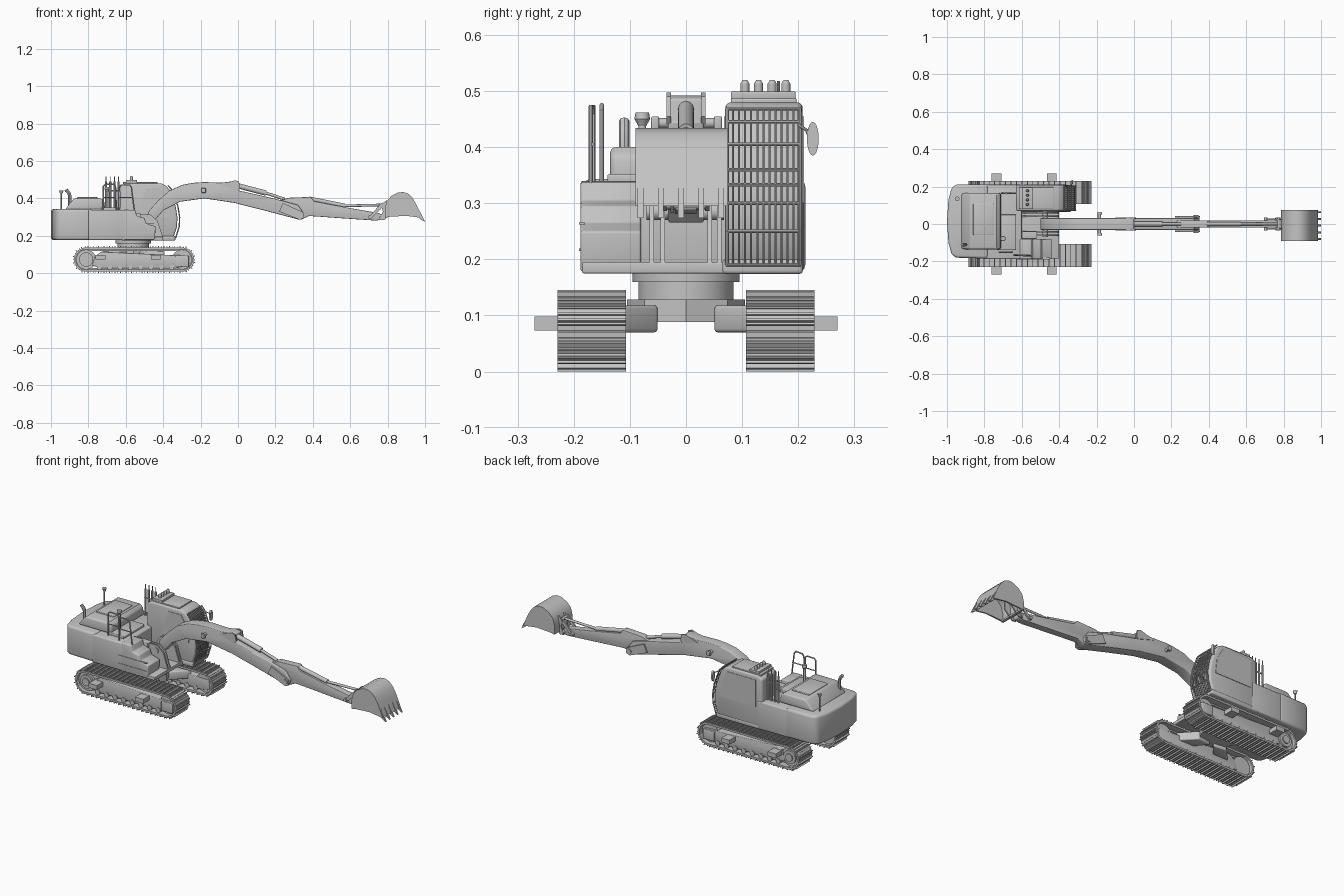
import bpy, bmesh, math
from mathutils import Vector, Matrix

if "Cube" in bpy.data.objects:
    bpy.data.objects.remove(bpy.data.objects["Cube"], do_unlink=True)

GREY = (0.55, 0.55, 0.55, 1)
mat = bpy.data.materials.new("plain_grey")
mat.use_nodes = True
mat.diffuse_color = GREY
mat.node_tree.nodes["Principled BSDF"].inputs["Base Color"].default_value = GREY
parts = []


def add(name, data, bevel=0):
    ob = bpy.data.objects.new(name, data)
    bpy.context.collection.objects.link(ob)
    data.materials.append(mat)
    if bevel:
        m = ob.modifiers.new("Bevel", "BEVEL")
        m.width, m.segments, m.limit_method = bevel, 3, "ANGLE"
        m.angle_limit = math.radians(40)
    parts.append(ob)
    return ob


def finish(name, bm, bevel=0):
    bmesh.ops.recalc_face_normals(bm, faces=bm.faces)
    me = bpy.data.meshes.new(name)
    bm.to_mesh(me)
    bm.free()
    return add(name, me, bevel)


def prism(name, pts, a, b, axis="y", bevel=0):
    """Extrude an (x, z) outline along y, or an (x, y) outline along z."""
    bm = bmesh.new()
    put = (lambda p, t: (p[0], t, p[1])) if axis == "y" else (lambda p, t: (p[0], p[1], t))
    f = bm.faces.new([bm.verts.new(put(p, a)) for p in pts])
    new = bmesh.ops.extrude_face_region(bm, geom=[f])["geom"]
    shift = Vector(put((0, 0), b - a))
    bmesh.ops.translate(bm, vec=shift, verts=[v for v in new if isinstance(v, bmesh.types.BMVert)])
    return finish(name, bm, bevel)


def box(name, x0, x1, y0, y1, z0, z1, bevel=0):
    return prism(name, [(x0, z0), (x1, z0), (x1, z1), (x0, z1)], y0, y1, "y", bevel)


def rod(name, a, b, r, r2=None, seg=20):
    a, b = Vector(a), Vector(b)
    bm = bmesh.new()
    m = Matrix.Translation((a + b) / 2) @ (b - a).to_track_quat("Z", "Y").to_matrix().to_4x4()
    bmesh.ops.create_cone(bm, cap_ends=True, segments=seg, radius1=r,
                          radius2=r if r2 is None else r2, depth=(b - a).length, matrix=m)
    return finish(name, bm)


def tube(name, pts, r):
    cu = bpy.data.curves.new(name, "CURVE")
    cu.dimensions, cu.bevel_depth, cu.bevel_resolution, cu.use_fill_caps = "3D", r, 2, True
    sp = cu.splines.new("POLY")
    sp.points.add(len(pts) - 1)
    for p, co in zip(sp.points, pts):
        p.co = (*co, 1)
    return add(name, cu)


# Undercarriage: crawler belts, frames, wheels and steps on both sides
XA, XB, ZC, R = -0.812, -0.30, 0.073, 0.059
L = XB - XA
TOTAL, N = 2 * L + 2 * math.pi * R, 48


def belt_point(s):
    """Position and direction angle on the belt loop at distance s."""
    if s < L:
        return XA + s, ZC + R, 0
    s -= L
    if s < math.pi * R:
        t = s / R
        return XB + R * math.sin(t), ZC + R * math.cos(t), t
    s -= math.pi * R
    if s < L:
        return XB - s, ZC - R, math.pi
    t = math.pi + (s - L) / R
    return XA + R * math.sin(t), ZC + R * math.cos(t), t


for side, tag in ((1, "left"), (-1, "right")):
    bm = bmesh.new()
    pitch = TOTAL / N
    for i in range(N):
        x, z, t = belt_point(i * pitch)
        base = Matrix.Translation((x, side * 0.168, z)) @ Matrix.Rotation(t, 4, "Y")
        for ox, oz, sx, sy, sz in ((0, 0, pitch * 1.02, 0.122, 0.01), (0.009, 0.007, 0.005, 0.122, 0.013),
                                   (-0.004, 0.006, 0.004, 0.122, 0.008), (0, -0.008, pitch, 0.045, 0.01)):
            bmesh.ops.create_cube(bm, size=1, matrix=base @ Matrix.Translation((ox, 0, oz))
                                  @ Matrix.Diagonal((sx, sy, sz, 1)))
    finish(tag + "_crawler_belt", bm)

    def ys(a, b):
        return sorted((side * a, side * b))
    prism(tag + "_track_frame", [(-0.78, 0.04), (-0.765, 0.09), (-0.73, 0.115), (-0.36, 0.097), (-0.27, 0.095),
                                 (-0.265, 0.04), (-0.33, 0.03), (-0.74, 0.03)], *ys(0.122, 0.215), bevel=0.004)
    box(tag + "_tensioner_cover", -0.335, -0.262, *ys(0.13, 0.222), 0.035, 0.092, 0.004)
    rod(tag + "_sprocket", (XA, side * 0.125, ZC), (XA, side * 0.21, ZC), 0.053, seg=32)
    rod(tag + "_sprocket_rim", (XA, side * 0.205, ZC), (XA, side * 0.22, ZC), 0.038, seg=32)
    rod(tag + "_sprocket_hub", (XA, side * 0.205, ZC), (XA, side * 0.227, ZC), 0.022)
    rod(tag + "_idler", (XB, side * 0.125, ZC), (XB, side * 0.205, ZC), 0.053, seg=32)
    for i in range(8):
        x = -0.74 + i * 0.055
        rod(tag + "_roller", (x, side * 0.12, 0.031), (x, side * 0.22, 0.031), 0.014, seg=12)
    for x in (-0.735, -0.44):
        box(tag + "_step", x - 0.026, x + 0.026, *ys(0.2, 0.27), 0.073, 0.098)
    # Spread legs from the centre body to the track frame
    for sx in (-1, 1):
        cx = -0.56
        prism(tag + "_carbody_leg", [(cx + sx * 0.01, side * 0.06), (cx + sx * 0.09, side * 0.05),
                                     (cx + sx * 0.17, side * 0.135), (cx + sx * 0.07, side * 0.135)],
              0.07, 0.118, "z", 0.006)
rod("carbody", (-0.56, 0, 0.088), (-0.56, 0, 0.128), 0.105, seg=8)
rod("slew_ring", (-0.56, 0, 0.125), (-0.56, 0, 0.165), 0.085, seg=40)
rod("slew_ring_flange", (-0.56, 0, 0.16), (-0.56, 0, 0.178), 0.095, seg=40)

# Upper structure: rounded counterweight, engine housing, deck
prism("counterweight", [(-0.78, -0.185), (-0.95, -0.18), (-0.975, -0.165), (-0.992, -0.10), (-1.0, 0.015),
                        (-0.992, 0.13), (-0.975, 0.195), (-0.95, 0.21), (-0.78, 0.213)], 0.177, 0.343, "z", 0.014)
box("engine_housing", -0.80, -0.60, -0.188, 0.21, 0.177, 0.338, 0.008)
box("deck_plate", -0.62, -0.40, -0.185, 0.20, 0.175, 0.195, 0.003)
box("cab_floor", -0.64, -0.335, 0.065, 0.208, 0.174, 0.2, 0.006)
prism("right_tank", [(-0.61, 0.178), (-0.445, 0.178), (-0.44, 0.25), (-0.49, 0.265), (-0.50, 0.295),
                     (-0.54, 0.305), (-0.55, 0.338), (-0.61, 0.34)], -0.188, -0.08, bevel=0.005)
box("centre_cover", -0.61, -0.52, -0.08, -0.04, 0.19, 0.32, 0.004)
for z in (0.215, 0.262):
    box("side_panel_strip", -0.63, -0.45, -0.191, -0.18, z, z + 0.004)
prism("engine_hood", [(-0.925, 0.34), (-0.90, 0.372), (-0.875, 0.40), (-0.735, 0.40), (-0.715, 0.385),
                      (-0.71, 0.34)], -0.135, 0.165, bevel=0.01)
box("hood_vent", -0.86, -0.75, -0.06, 0.11, 0.395, 0.407, 0.004)
box("rear_hood_step", -0.73, -0.63, -0.14, 0.05, 0.335, 0.352, 0.004)
tube("exhaust_pipe", [(-0.90, -0.11, 0.36), (-0.90, -0.11, 0.415), (-0.905, -0.11, 0.43), (-0.92, -0.11, 0.447)], 0.009)
rod("beacon_pole", (-0.945, 0.135, 0.34), (-0.945, 0.135, 0.43), 0.004, seg=10)
rod("beacon_cap", (-0.945, 0.135, 0.425), (-0.945, 0.135, 0.442), 0.007, 0.012)
rod("air_intake_stem", (-0.70, -0.078, 0.34), (-0.70, -0.078, 0.442), 0.007, seg=12)
rod("air_intake_bowl", (-0.70, -0.078, 0.436), (-0.70, -0.078, 0.45), 0.006, 0.014)
rod("air_intake_cap", (-0.70, -0.078, 0.45), (-0.70, -0.078, 0.462), 0.014, 0.012)

# Handrails beside the deck
tube("outer_handrail", [(-0.53, -0.165, 0.19), (-0.555, -0.17, 0.34), (-0.57, -0.17, 0.46), (-0.58, -0.17, 0.472),
                        (-0.625, -0.165, 0.472), (-0.635, -0.165, 0.46), (-0.64, -0.165, 0.335)], 0.004)
tube("rear_handrail", [(-0.65, -0.15, 0.335), (-0.655, -0.15, 0.465), (-0.665, -0.15, 0.475), (-0.71, -0.15, 0.475),
                       (-0.72, -0.15, 0.465), (-0.72, -0.15, 0.335)], 0.004)
for x0, x1, y in ((-0.56, -0.64, -0.167), (-0.652, -0.72, -0.15)):
    rod("handrail_crossbar", (x0, y, 0.405), (x1, y, 0.405), 0.003, seg=8)

# Cab with rounded front, windows and guard
cab_front = [(-0.345, 0.19), (-0.326, 0.25), (-0.324, 0.30), (-0.334, 0.36), (-0.365, 0.445), (-0.385, 0.468)]
prism("cab", [(-0.63, 0.19)] + cab_front + [(-0.41, 0.48), (-0.60, 0.48), (-0.63, 0.465)], 0.07, 0.208, bevel=0.01)
prism("cab_door_window", [(-0.59, 0.30), (-0.36, 0.30), (-0.37, 0.39), (-0.41, 0.455), (-0.59, 0.455)], 0.207, 0.2105)
prism("cab_right_window", [(-0.54, 0.30), (-0.36, 0.30), (-0.37, 0.39), (-0.41, 0.455), (-0.49, 0.455)], 0.0675, 0.071)
box("roof_plate", -0.615, -0.43, 0.08, 0.197, 0.476, 0.487, 0.003)
box("roof_light_bar", -0.60, -0.54, 0.08, 0.195, 0.485, 0.499, 0.002)
for i in range(4):
    y = 0.105 + i * 0.0243
    rod("roof_light", (-0.57, y, 0.497), (-0.57, y, 0.513), 0.008, seg=14)
    rod("roof_light_dome", (-0.57, y, 0.513), (-0.57, y, 0.52), 0.008, 0.004, seg=14)
    x = -0.705 + i * 0.022
    rod("rear_post", (x, 0.165, 0.335), (x, 0.165, 0.49), 0.006, seg=10)
    rod("rear_post_tip", (x, 0.165, 0.485), (x, 0.165, 0.518), 0.0025, seg=8)
rod("rear_post_brace", (-0.71, 0.165, 0.44), (-0.63, 0.165, 0.44), 0.004, seg=8)
guard = [(x + 0.012, z) for x, z in cab_front]
for i in range(13):
    y = 0.073 + i * 0.0108
    tube("guard_bar", [(x, y, z) for x, z in guard], 0.0035 if i in (0, 12) else 0.0018)
for x, z in guard + [(-0.318, 0.333), (-0.338, 0.405)]:
    rod("guard_crossbar", (x, 0.071, z), (x, 0.205, z), 0.003, seg=8)
tube("mirror_arm", [(-0.35, 0.20, 0.44), (-0.33, 0.215, 0.43), (-0.33, 0.222, 0.415)], 0.003)
rod("mirror", (-0.335, 0.226, 0.415), (-0.325, 0.226, 0.415), 0.03, seg=20).scale = (1, 1, 1)
parts[-1].data.transform(Matrix.Translation((0, 0.226, 0)) @ Matrix.Diagonal((1, 0.35, 1, 1))
                         @ Matrix.Translation((0, -0.226, 0)))

# Boom foot brackets
for y in (-0.065, -0.045, 0.038, 0.055):
    prism("boom_bracket", [(-0.60, 0.19), (-0.40, 0.19), (-0.43, 0.28), (-0.47, 0.315), (-0.52, 0.315)], y, y + 0.008)
rod("boom_foot_pin", (-0.475, -0.07, 0.285), (-0.475, 0.068, 0.285), 0.015)

# Curved boom with lugs and cylinder
prism("boom", [(-0.50, 0.275), (-0.46, 0.265), (-0.40, 0.335), (-0.31, 0.382), (-0.18, 0.40), (-0.02, 0.376),
               (0.15, 0.333), (0.32, 0.288), (0.345, 0.292), (0.352, 0.32), (0.32, 0.365), (0.20, 0.398),
               (0.0, 0.443), (0.0, 0.486), (-0.02, 0.492), (-0.09, 0.484), (-0.18, 0.487), (-0.24, 0.483),
               (-0.30, 0.472), (-0.37, 0.44), (-0.43, 0.385), (-0.475, 0.335)], -0.032, 0.032, bevel=0.004)
for y in (-0.035, 0.027):
    prism("boom_lug", [(-0.10, 0.47), (0.0, 0.44), (0.012, 0.455), (0.005, 0.49), (-0.015, 0.497)], y, y + 0.008)
rod("boom_cross_pin", (-0.185, -0.058, 0.443), (-0.185, 0.06, 0.443), 0.009)
for y in (-0.055, 0.057):
    box("work_lamp", -0.195, -0.172, y - 0.007, y + 0.007, 0.43, 0.455, 0.003)
rod("stick_cylinder", (-0.01, 0, 0.47), (0.15, 0, 0.428), 0.014)
rod("stick_cylinder_rod", (0.15, 0, 0.428), (0.25, 0, 0.396), 0.008)

# Stick, its cylinder and bucket linkage
prism("stick", [(0.225, 0.388), (0.27, 0.403), (0.39, 0.408), (0.405, 0.385), (0.60, 0.348), (0.75, 0.322),
                (0.775, 0.31), (0.77, 0.288), (0.74, 0.281), (0.55, 0.294), (0.38, 0.306), (0.34, 0.287),
                (0.31, 0.295), (0.30, 0.34)], -0.02, 0.02, bevel=0.003)
for y in (-0.042, 0.034):
    prism("boom_tip_plate", [(0.22, 0.33), (0.33, 0.286), (0.352, 0.295), (0.35, 0.325), (0.24, 0.375)], y, y + 0.008)
rod("stick_pin", (0.332, -0.047, 0.31), (0.332, 0.047, 0.31), 0.014)
rod("bucket_cylinder", (0.38, 0, 0.398), (0.57, 0, 0.36), 0.012)
rod("bucket_cylinder_rod", (0.57, 0, 0.36), (0.77, 0, 0.365), 0.007)
for y in (-0.03, 0.022):
    prism("bucket_link", [(0.695, 0.295), (0.71, 0.29), (0.785, 0.365), (0.775, 0.378), (0.765, 0.374)], y, y + 0.008)
    prism("bucket_ear", [(0.755, 0.285), (0.78, 0.283), (0.83, 0.33), (0.83, 0.40), (0.785, 0.385), (0.765, 0.36),
                         (0.775, 0.33)], y + 0.002, y + 0.009)
for x, z in ((0.705, 0.303), (0.765, 0.298), (0.775, 0.367)):
    rod("linkage_pin", (x, -0.036, z), (x, 0.036, z), 0.009, seg=14)

# Hollow bucket opening downward, with teeth
shell = [(0.785, 0.30), (0.785, 0.345), (0.795, 0.385), (0.82, 0.413), (0.855, 0.431), (0.885, 0.434), (0.912, 0.424),
         (0.935, 0.40), (0.955, 0.365), (0.985, 0.295)]
inner = [(0.88 + (x - 0.88) * 0.92, 0.30 + (z - 0.30) * 0.92) for x, z in shell]
prism("bucket_shell", shell + inner[::-1], -0.088, 0.072)
for y in (-0.09, 0.066):
    prism("bucket_side", shell + [(0.90, 0.307)], y, y + 0.008)
box("bucket_lip", 0.785, 0.80, -0.088, 0.072, 0.296, 0.306)
for i in range(5):
    y = -0.081 + i * 0.036
    prism("bucket_tooth", [(0.955, 0.335), (0.968, 0.338), (0.986, 0.305), (1.0, 0.274), (0.98, 0.285),
                           (0.965, 0.30)], y - 0.005, y + 0.005)

# Bake curves and bevels into meshes, then smooth the rounded surfaces
bpy.ops.object.select_all(action="DESELECT")
for ob in parts:
    ob.select_set(True)
bpy.context.view_layer.objects.active = parts[0]
bpy.ops.object.convert(target="MESH")
bpy.ops.object.shade_smooth_by_angle(angle=math.radians(35))
